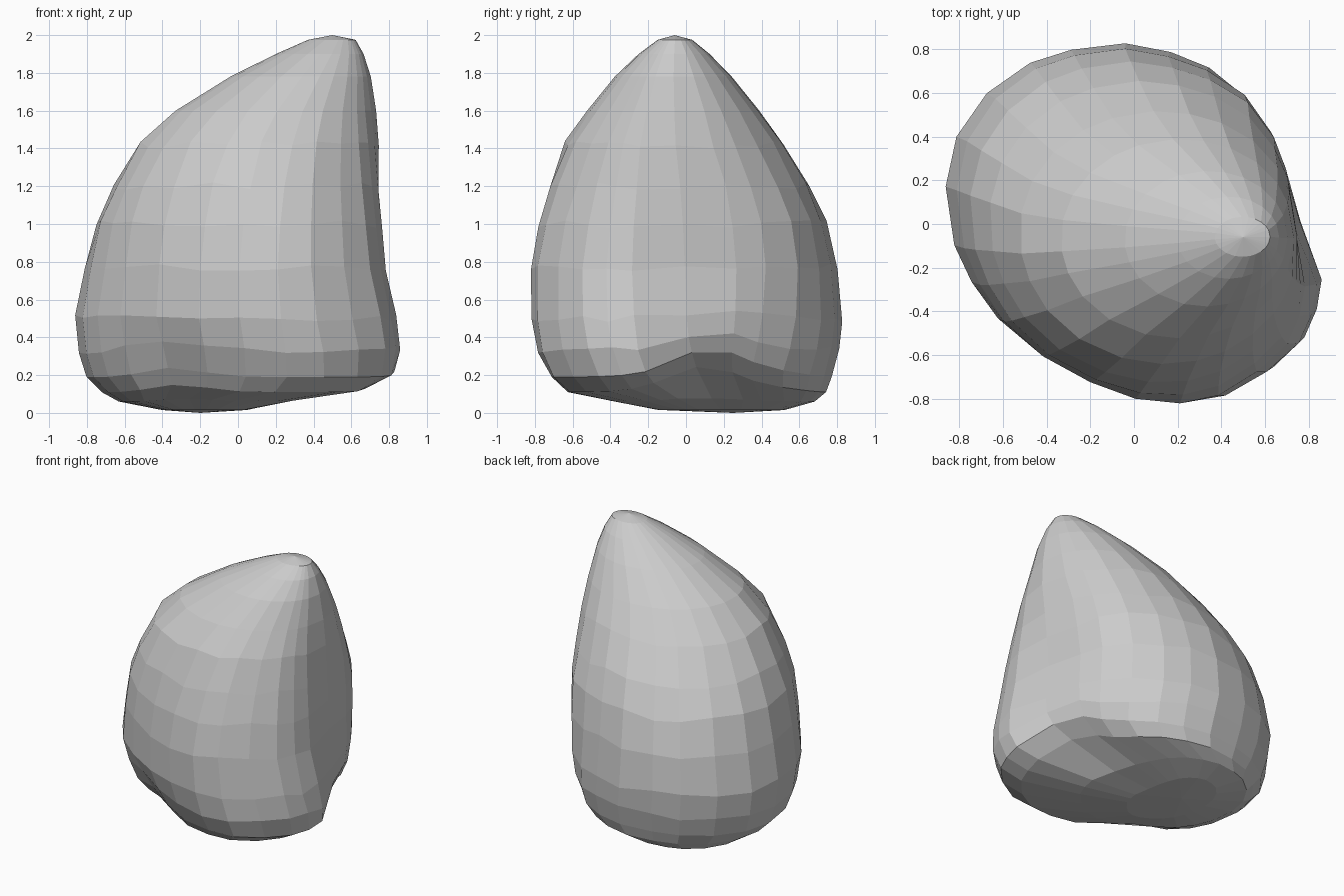
import bpy, bmesh, math, random
from mathutils import Vector

random.seed(4)

# Plan outline of the rock at its widest
PLAN = [(.857, -.28), (.79, 0), (.72, .26), (.65, .41), (.53, .59), (.36, .72),
        (.18, .79), (-.03, .83), (-.28, .80), (-.47, .74), (-.67, .60),
        (-.81, .40), (-.86, .17), (-.82, -.10), (-.74, -.27), (-.62, -.44),
        (-.43, -.60), (-.20, -.72), (.02, -.80), (.24, -.825), (.43, -.79),
        (.62, -.68), (.77, -.55), (.83, -.42)]

# Heights with the x and y limits of the rock: z, x0, x1, y0, y1
LEVELS = [(.015, -.40, .05, -.15, .52), (.06, -.63, .33, -.40, .68),
          (.11, -.72, .70, -.62, .74), (.19, -.80, .84, -.70, .77),
          (.33, -.84, .865, -.78, .81), (.50, -.86, .84, -.82, .825),
          (.77, -.81, .785, -.825, .80), (1.0, -.75, .77, -.79, .74),
          (1.2, -.66, .755, -.73, .65), (1.42, -.52, .74, -.64, .51),
          (1.6, -.33, .72, -.52, .38), (1.78, -.04, .695, -.375, .235),
          (1.9, .20, .66, -.25, .12), (1.975, .37, .62, -.15, .03)]

# Soft local pushes: centre, radius, offset
DENTS = [((.70, .12, .18), .28, (-.06, 0, .15)),      # undercut by the foot
         ((-.36, -.52, .20), .24, (.02, .05, .05)),   # chipped front edge
         ((.62, .50, .18), .32, (-.05, -.05, .03)),   # rounded back corner
         ((.62, .45, .88), .35, (.035, .035, 0)),     # back right bulge
         ((.62, .22, 1.42), .40, (.018, .018, 0)),    # upper back right bulge
         ((.50, -.65, .12), .25, (.03, -.04, 0))]     # front foot


def sculpt(p):
    for centre, radius, push in DENTS:
        d = (p - Vector(centre)).length / radius
        p = p + Vector(push) * math.exp(-d * d)
    return p


bm = bmesh.new()
rings = []
for z, x0, x1, y0, y1 in LEVELS:
    t = min(1, max(0, (z - .6) / 1.15))
    t = t * t * (3 - 2 * t)
    ring = []
    for px, py in PLAN:
        # foot-shaped outline below, rounder outline toward the peak
        a = math.atan2(py, px)
        u = px / .858 * (1 - t) + math.cos(a) * 1.01 * t
        v = py / .828 * (1 - t) + math.sin(a) * 1.01 * t
        p = sculpt(Vector(((x0 + x1) / 2 + u * (x1 - x0) / 2,
                           (y0 + y1) / 2 + v * (y1 - y0) / 2, z)))
        if .2 < z < 1.5:
            p.z += random.uniform(-.02, .02)
        ring.append(bm.verts.new(p))
    rings.append(ring)

# Skin between levels, then close the base and the peak
n = len(PLAN)
for lo, hi in zip(rings, rings[1:]):
    for i in range(n):
        j = (i + 1) % n
        bm.faces.new((lo[i], lo[j], hi[j], hi[i]))
base = bm.verts.new((-.2, .25, 0))
peak = bm.verts.new((.50, -.06, 2))
for i in range(n):
    j = (i + 1) % n
    bm.faces.new((base, rings[0][j], rings[0][i]))
    bm.faces.new((peak, rings[-1][i], rings[-1][j]))
bmesh.ops.recalc_face_normals(bm, faces=bm.faces)

mesh = bpy.data.meshes.new("rock")
bm.to_mesh(mesh)
bm.free()
rock = bpy.data.objects.new("rock", mesh)
bpy.context.collection.objects.link(rock)
